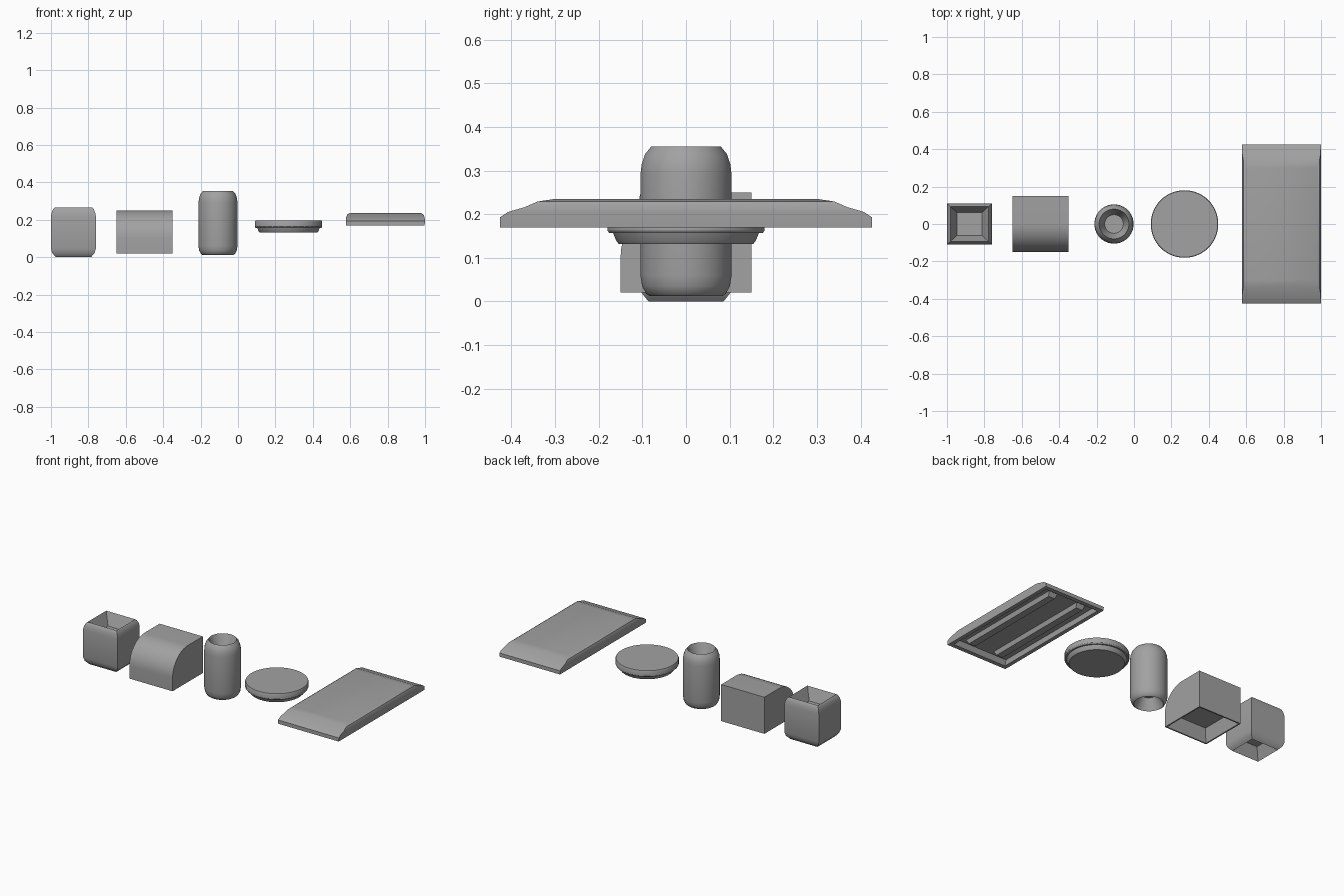
import bpy, bmesh, math

if "Cube" in bpy.data.objects:
    bpy.data.objects.remove(bpy.data.objects["Cube"])

grey = bpy.data.materials.new("mid grey")
grey.diffuse_color = (0.36, 0.36, 0.36, 1)
grey.use_nodes = True
grey.node_tree.nodes["Principled BSDF"].inputs["Base Color"].default_value = grey.diffuse_color


def finish(name, bm, angle=30):
    bmesh.ops.recalc_face_normals(bm, faces=bm.faces)
    me = bpy.data.meshes.new(name)
    bm.to_mesh(me)
    bm.free()
    me.materials.append(grey)
    ob = bpy.data.objects.new(name, me)
    bpy.context.collection.objects.link(ob)
    bpy.ops.object.select_all(action='DESELECT')
    ob.select_set(True)
    bpy.context.view_layer.objects.active = ob
    bpy.ops.object.shade_smooth_by_angle(angle=math.radians(angle))
    return ob


def loft(name, cx, rings, n=4, angle=30, cy=0):
    """Stack of (z, half_x, half_y) rings, square for n=4, round otherwise."""
    bm = bmesh.new()
    k = math.sqrt(2) if n == 4 else 1
    loops = []
    for z, hx, hy in rings:
        a = [2 * math.pi * (i + 0.5) / n for i in range(n)]
        loops.append([bm.verts.new((cx + k * hx * math.cos(t), cy + k * hy * math.sin(t), z)) for t in a])
    for lo, hi in zip(loops, loops[1:]):
        for i in range(n):
            j = (i + 1) % n
            bm.faces.new((lo[i], lo[j], hi[j], hi[i]))
    bm.faces.new(loops[0][::-1])
    bm.faces.new(loops[-1])
    return finish(name, bm, angle)


# Square block with rounded ends and a hollow in the top and bottom
block = [(0.07, 0.5), (0.0, 0.78), (0.008, 0.84), (0.022, 0.94), (0.045, 1), (0.22, 1),
         (0.243, 0.96), (0.258, 0.9), (0.265, 0.84), (0.19, 0.55)]
loft("square_block", -0.88, [(z, 0.12 * s, 0.11 * s) for z, s in block])

# Quarter-round block: side profile swept along x, with a pocket underneath
bm = bmesh.new()
profile = [(0.15, 0.02), (0.15, 0.25)]
profile += [(-0.15 * math.sin(t), 0.10 + 0.15 * math.cos(t))
            for t in (math.pi / 2 * i / 12 for i in range(13))]
profile.append((-0.15, 0.02))
side = bm.faces.new([bm.verts.new((-0.65, y, z)) for y, z in profile])
ext = bmesh.ops.extrude_face_region(bm, geom=[side])
bmesh.ops.translate(bm, vec=(0.3, 0, 0), verts=[v for v in ext["geom"] if isinstance(v, bmesh.types.BMVert)])
bmesh.ops.recalc_face_normals(bm, faces=bm.faces)
base = [f for f in bm.faces if f.normal.z < -0.9]
bmesh.ops.inset_region(bm, faces=base, thickness=0.012)
bmesh.ops.inset_region(bm, faces=base, thickness=0.03, depth=-0.08)
finish("quarter_round_block", bm)

# Round barrel, hollow at both ends
barrel = [(0.08, 0.05), (0.012, 0.083), (0.018, 0.092), (0.035, 0.101), (0.06, 0.105), (0.29, 0.105),
          (0.315, 0.102), (0.338, 0.094), (0.355, 0.08), (0.28, 0.05)]
loft("round_barrel", -0.107, [(z, r, r) for z, r in barrel], 32)

# Round lid with a tapered foot
lid = [(0.132, 0.155), (0.14, 0.161), (0.157, 0.168), (0.157, 0.177), (0.163, 0.181),
       (0.19, 0.181), (0.196, 0.178)]
loft("round_lid", 0.27, [(z, r, r) for z, r in lid], 32)

# Long slab with rounded ends and a recessed underside
loft("long_slab", 0.788, [
    (0.2, 0.18, 0.385), (0.17, 0.186, 0.4), (0.17, 0.21, 0.426), (0.193, 0.211, 0.426),
    (0.205, 0.211, 0.408), (0.216, 0.209, 0.37), (0.229, 0.203, 0.34), (0.235, 0.192, 0.3)])

# Two ribs under the slab
for label, dx in (("left", -0.1), ("right", 0.1)):
    loft("slab_rib_" + label, 0.788 + dx, [(0.174, 0.022, 0.345), (0.202, 0.032, 0.36)])
